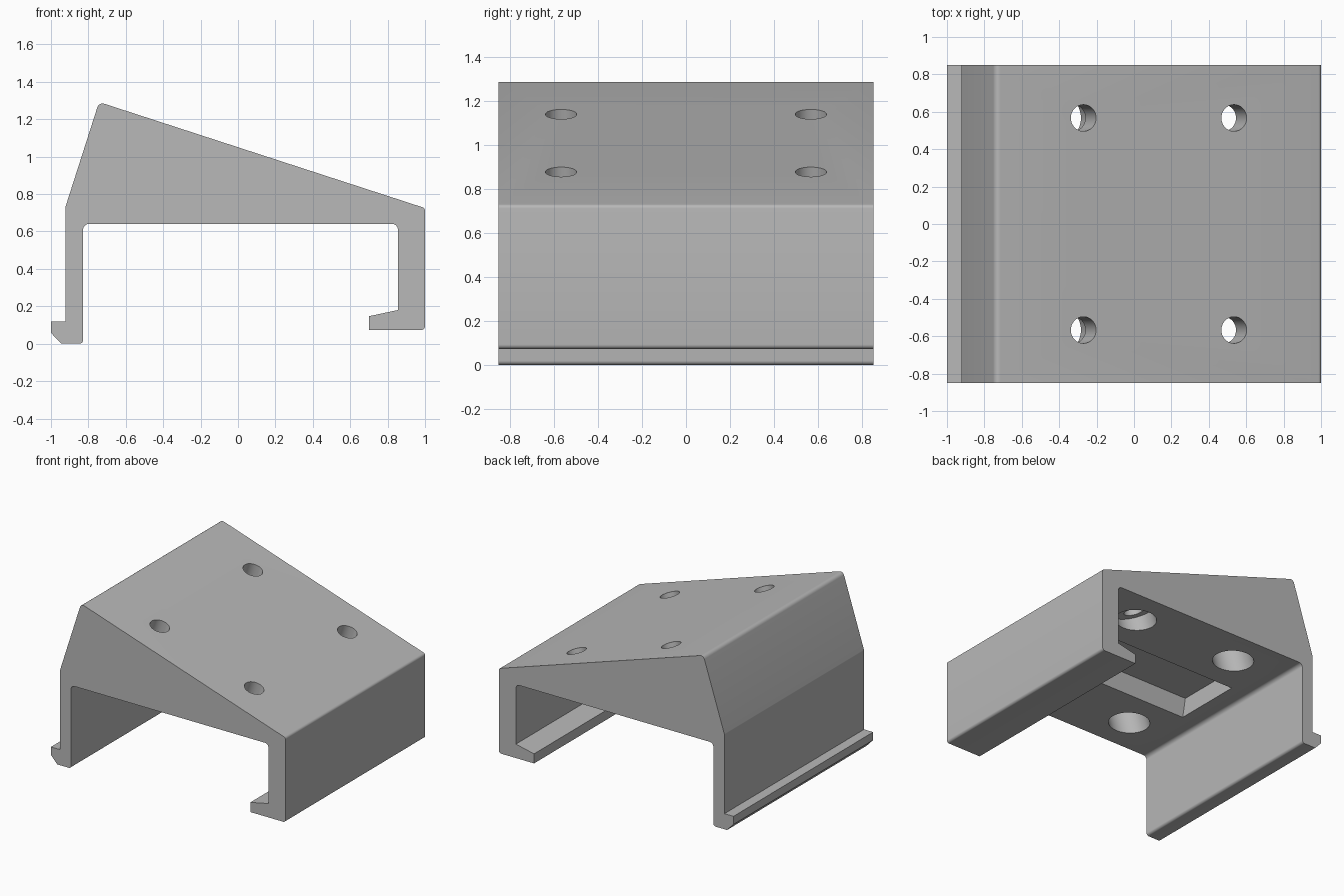
import bpy, bmesh, math
from mathutils import Vector, Matrix

cube = bpy.data.objects.get("Cube")
if cube:
    bpy.data.objects.remove(cube, do_unlink=True)

HALF_DEPTH = 0.85
TILT = math.radians(18)          # slope of the top face
ROUND = 0.03                     # radius of the softened corners

grey = bpy.data.materials.new("plain_grey")
grey.use_nodes = True
grey.diffuse_color = (0.48, 0.48, 0.48, 1)
grey.node_tree.nodes["Principled BSDF"].inputs["Base Color"].default_value = grey.diffuse_color


def finish(name, bm):
    bmesh.ops.recalc_face_normals(bm, faces=bm.faces)
    mesh = bpy.data.meshes.new(name)
    bm.to_mesh(mesh)
    bm.free()
    obj = bpy.data.objects.new(name, mesh)
    obj.data.materials.append(grey)
    bpy.context.collection.objects.link(obj)
    return obj


def fillet(prev, corner, nxt, radius, steps=6):
    """Points of an arc that rounds one corner of the outline."""
    a, b = (prev - corner).normalized(), (nxt - corner).normalized()
    half = a.angle(b) / 2
    centre = corner + (a + b).normalized() * radius / math.sin(half)
    start = corner + a * radius / math.tan(half) - centre
    end = corner + b * radius / math.tan(half) - centre
    sweep = start.angle(end)
    return [centre + (start * math.sin((1 - t) * sweep) + end * math.sin(t * sweep)) / math.sin(sweep)
            for t in (i / steps for i in range(steps + 1))]


def rounded_outline(corners):
    pts = []
    for i, (x, z, radius) in enumerate(corners):
        here = Vector((x, z))
        if radius:
            before = Vector(corners[i - 1][:2])
            after = Vector(corners[(i + 1) % len(corners)][:2])
            pts += fillet(before, here, after, radius)
        else:
            pts.append(here)
    return pts


def cut(target, cutter):
    mod = target.modifiers.new("cut", "BOOLEAN")
    mod.operation = "DIFFERENCE"
    mod.solver = "EXACT"
    mod.object = cutter
    bpy.context.view_layer.objects.active = target
    bpy.ops.object.modifier_apply(modifier=mod.name)
    bpy.data.objects.remove(cutter, do_unlink=True)


def cylinder(name, radius, top, bottom):
    axis = top - bottom
    place = Matrix.Translation((top + bottom) / 2) @ Matrix.Rotation(TILT, 4, "Y")
    bm = bmesh.new()
    bmesh.ops.create_cone(bm, cap_ends=True, segments=48, radius1=radius, radius2=radius,
                          depth=axis.length, matrix=place)
    return finish(name, bm)


# Clip bracket: side outline (x, z, corner radius) drawn out along y
outline = rounded_outline([
    (-1, 0.12, 0), (-0.923, 0.12, 0), (-0.923, 0.73, ROUND), (-0.743, 1.292, ROUND),
    (1, 0.725, 0.02), (1, 0.073, 0.02), (0.70, 0.073, 0), (0.70, 0.147, 0),
    (0.855, 0.18, 0), (0.855, 0.64, ROUND), (-0.828, 0.64, ROUND),
    (-0.828, 0, 0.02), (-0.945, 0, 0), (-1, 0.058, 0)])
bm = bmesh.new()
face = bm.faces.new([bm.verts.new((p.x, -HALF_DEPTH, p.y)) for p in outline])
side = bmesh.ops.extrude_face_region(bm, geom=[face])
bmesh.ops.translate(bm, vec=(0, 2 * HALF_DEPTH, 0),
                    verts=[v for v in side["geom"] if isinstance(v, bmesh.types.BMVert)])
bracket = finish("clip_bracket", bm)

# Screw holes square to the slope, with wide bores from below
down = Vector((-math.sin(TILT), 0, -math.cos(TILT)))
for x in (-0.27, 0.535):
    for y in (-0.567, 0.567):
        top = Vector((x, y, 1.292 - (x + 0.743) * math.tan(TILT)))
        cut(bracket, cylinder("screw_hole", 0.071, top - down * 0.1, top + down * 0.22))
        cut(bracket, cylinder("head_bore", 0.141, top + down * 0.185, top + down * 0.64))

# Shallow pocket in the underside, narrowing a little upwards
bm = bmesh.new()
bmesh.ops.create_cube(bm, size=1, matrix=Matrix.Translation((-0.03, 0, 0.68))
                      @ Matrix.Diagonal((1.28, 0.56, 0.2, 1)))
for v in bm.verts:
    if v.co.z > 0.7:
        v.co.y *= 0.85
cut(bracket, finish("underside_pocket", bm))

# Smooth the rounded corners and bores, keep the edges crisp
bpy.ops.object.select_all(action="DESELECT")
bracket.select_set(True)
bpy.context.view_layer.objects.active = bracket
bpy.ops.object.shade_smooth_by_angle(angle=math.radians(17))
